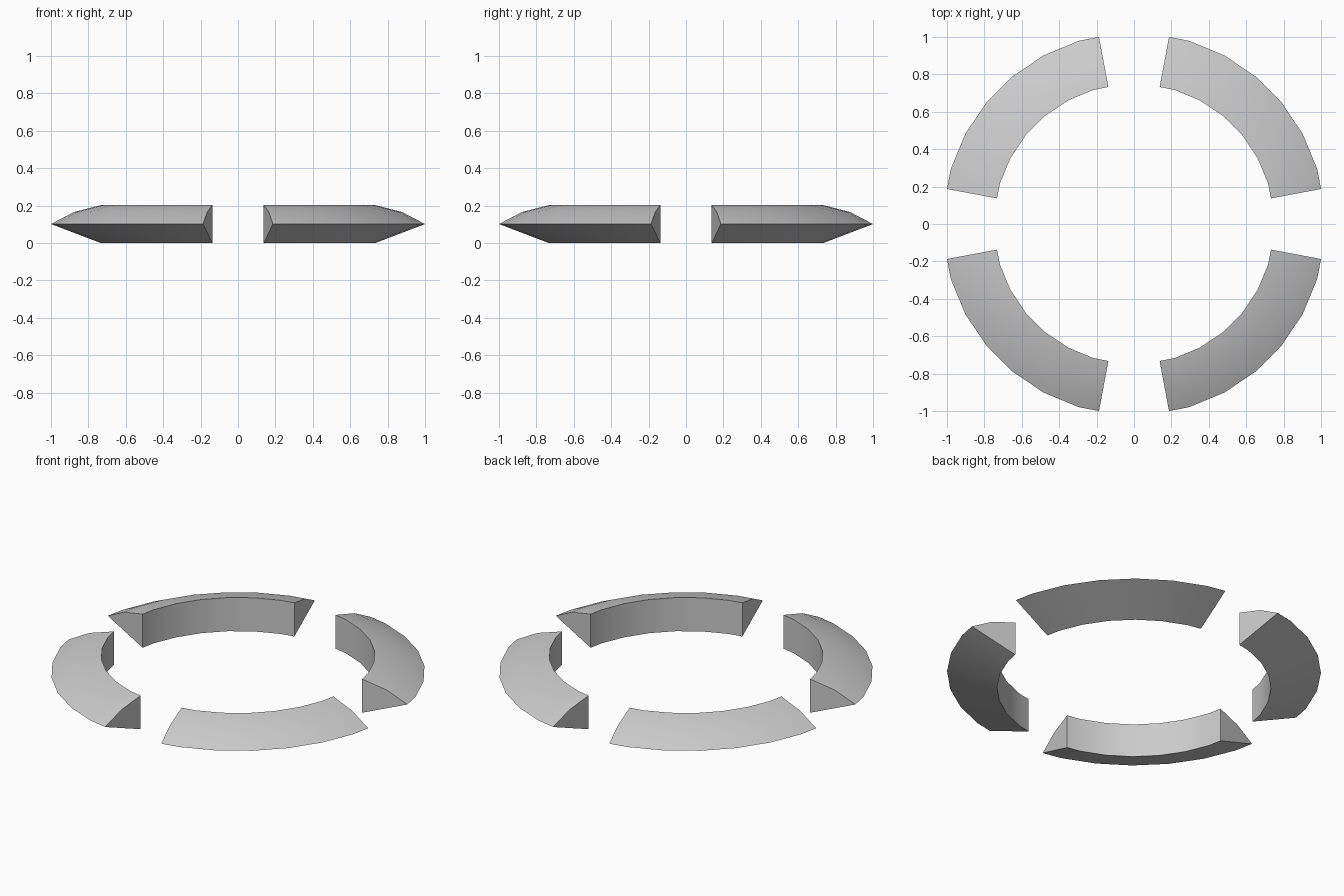
import bpy, bmesh, math

if "Cube" in bpy.data.objects:
    bpy.data.objects.remove(bpy.data.objects["Cube"])

# Cross-section (radius, height): inner wall, domed top, outer rim, sloped underside
PROFILE = [(0.749, 0.0), (0.749, 0.203), (0.896, 0.166), (1.0225, 0.102)]
CUT = 10.6            # angle where each segment is cut off
STEP = 360 / 32       # ring facet size

# Facet corners plus the two cut ends; cut ends lie on the facet chord
corners = [STEP * (i + 0.5) for i in range(1, 7)]
chord = math.cos(math.radians(STEP / 2)) / math.cos(math.radians(STEP - CUT))
stations = [(CUT, chord)] + [(a, 1.0) for a in corners] + [(90 - CUT, chord)]


def ring_segment(name, turn):
    bm = bmesh.new()
    loops = []
    for angle, scale in stations:
        a = math.radians(angle + turn)
        loops.append([bm.verts.new((r * scale * math.cos(a), r * scale * math.sin(a), z))
                      for r, z in PROFILE])
    n = len(PROFILE)
    for p, q in zip(loops, loops[1:]):
        for i in range(n):
            j = (i + 1) % n
            bm.faces.new((p[i], p[j], q[j], q[i]))
    # Flat end caps
    bm.faces.new(loops[0])
    bm.faces.new(loops[-1][::-1])
    bmesh.ops.recalc_face_normals(bm, faces=bm.faces)
    mesh = bpy.data.meshes.new(name)
    bm.to_mesh(mesh)
    bm.free()
    obj = bpy.data.objects.new(name, mesh)
    bpy.context.collection.objects.link(obj)
    bpy.ops.object.select_all(action='DESELECT')
    obj.select_set(True)
    bpy.context.view_layer.objects.active = obj
    bpy.ops.object.shade_smooth_by_angle(angle=math.radians(30))


# Four quarter segments around the centre
for k, side in enumerate(("back_right", "back_left", "front_left", "front_right")):
    ring_segment("ring_segment_" + side, 90 * k)
